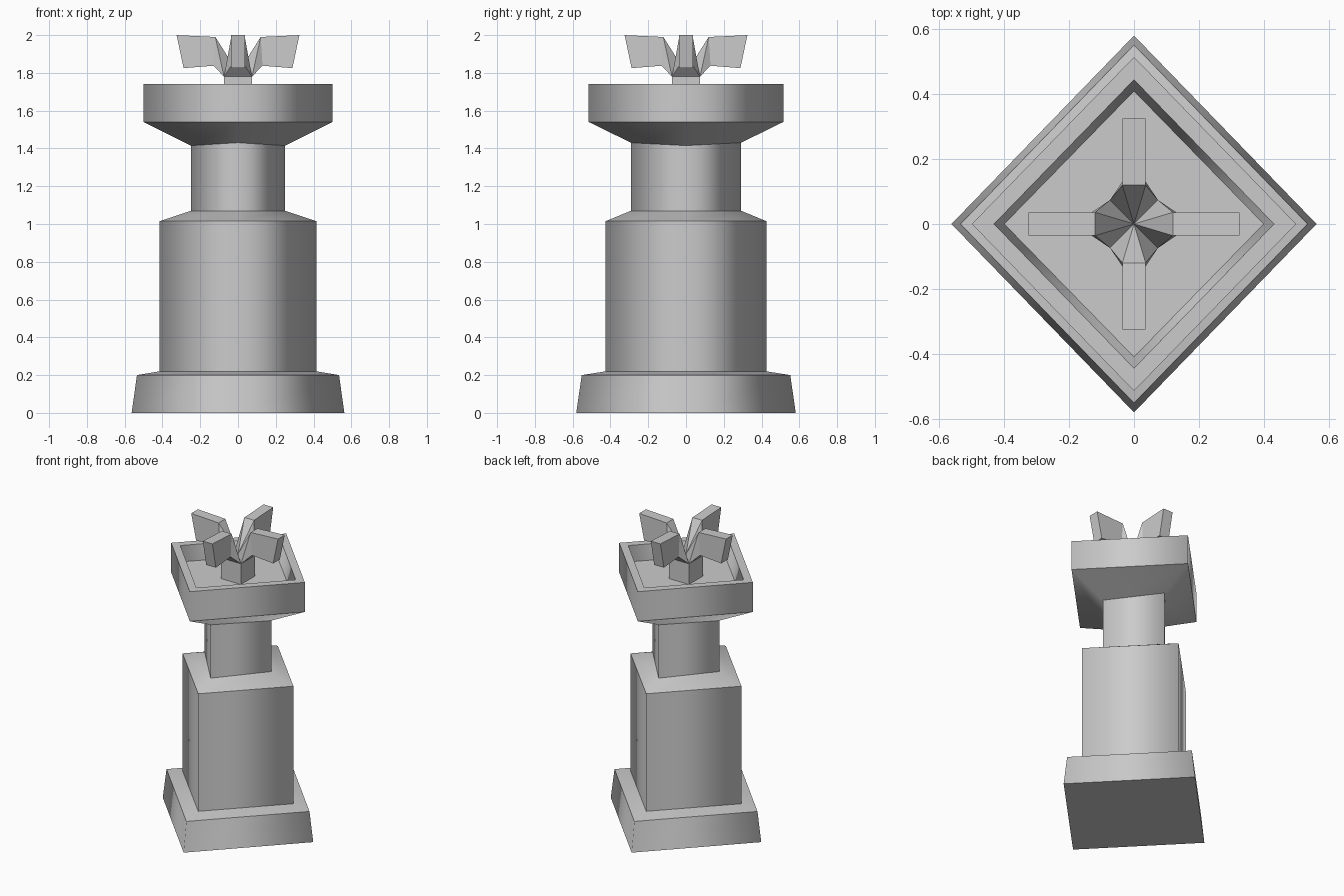
import bpy, bmesh
from mathutils import Matrix, Vector

if "Cube" in bpy.data.objects:
    bpy.data.objects.remove(bpy.data.objects["Cube"])


def make_object(name, bm):
    bmesh.ops.recalc_face_normals(bm, faces=bm.faces[:])
    mesh = bpy.data.meshes.new(name)
    bm.to_mesh(mesh)
    bm.free()
    obj = bpy.data.objects.new(name, mesh)
    bpy.context.collection.objects.link(obj)
    return obj


def diamond_stack(name, rings):
    """Loft four-cornered rings (half x, half y, z), corners on the axes.
    Each tier is smooth around its sides, sharp between tiers."""
    bm = bmesh.new()
    loops = [[bm.verts.new(p) for p in ((x, 0, z), (0, y, z), (-x, 0, z), (0, -y, z))]
             for x, y, z in rings]
    for a, b in zip(loops, loops[1:]):
        for i in range(4):
            j = (i + 1) % 4
            face = bm.faces.new((a[i], a[j], b[j], b[i]))
            face.smooth = True
    bm.faces.new(loops[0])
    bm.faces.new(loops[-1])
    for loop in loops:
        for i in range(4):
            bm.edges.get((loop[i], loop[(i + 1) % 4])).smooth = False
    return make_object(name, bm)


# Stacked pedestal tiers
diamond_stack("base", [(.563, .581, 0), (.535, .552, .20), (.415, .425, .22)])
diamond_stack("body", [(.415, .425, .21), (.415, .425, 1.015), (.25, .292, 1.07)])
diamond_stack("neck", [(.25, .292, 1.06), (.25, .292, 1.46)])

# Hollow square bowl with a tapered underside
diamond_stack("bowl", [(.24, .25, 1.41), (.50, .515, 1.54), (.50, .515, 1.74),
                       (.432, .445, 1.74), (.40, .41, 1.64)])

# Four-petalled flower on a square stem, one quarter repeated by rotation
bm = bmesh.new()
quarter = {
    "stem": (.074, .074, 1.63), "neck": (.074, .074, 1.78),
    "low": (.13, .036, 1.838), "low_tip": (.288, .036, 1.825),
    "top_tip": (.325, .036, 2.0), "top": (.12, .036, 1.99),
}
path = list(quarter)
for k in range(4):
    rot = Matrix.Rotation(k * 1.5707963, 3, 'Z')
    R = {n: bm.verts.new(rot @ Vector(p)) for n, p in quarter.items()}
    L = {n: bm.verts.new(rot @ Vector((p[0], -p[1], p[2]))) for n, p in quarter.items()}
    centre = bm.verts.new((0, 0, 1.80))
    for a, b in zip(path, path[1:]):
        bm.faces.new((L[a], R[a], R[b], L[b]))
    bm.faces.new((L["top"], R["top"], centre))
    for S in (L, R):
        bm.faces.new((S["low"], S["low_tip"], S["top_tip"], S["top"]))
        bm.faces.new((S["neck"], S["low"], S["top"]))
        bm.faces.new((centre, S["top"], S["neck"]))
bmesh.ops.remove_doubles(bm, verts=bm.verts[:], dist=.001)
bmesh.ops.holes_fill(bm, edges=bm.edges[:], sides=4)
make_object("flower", bm)
